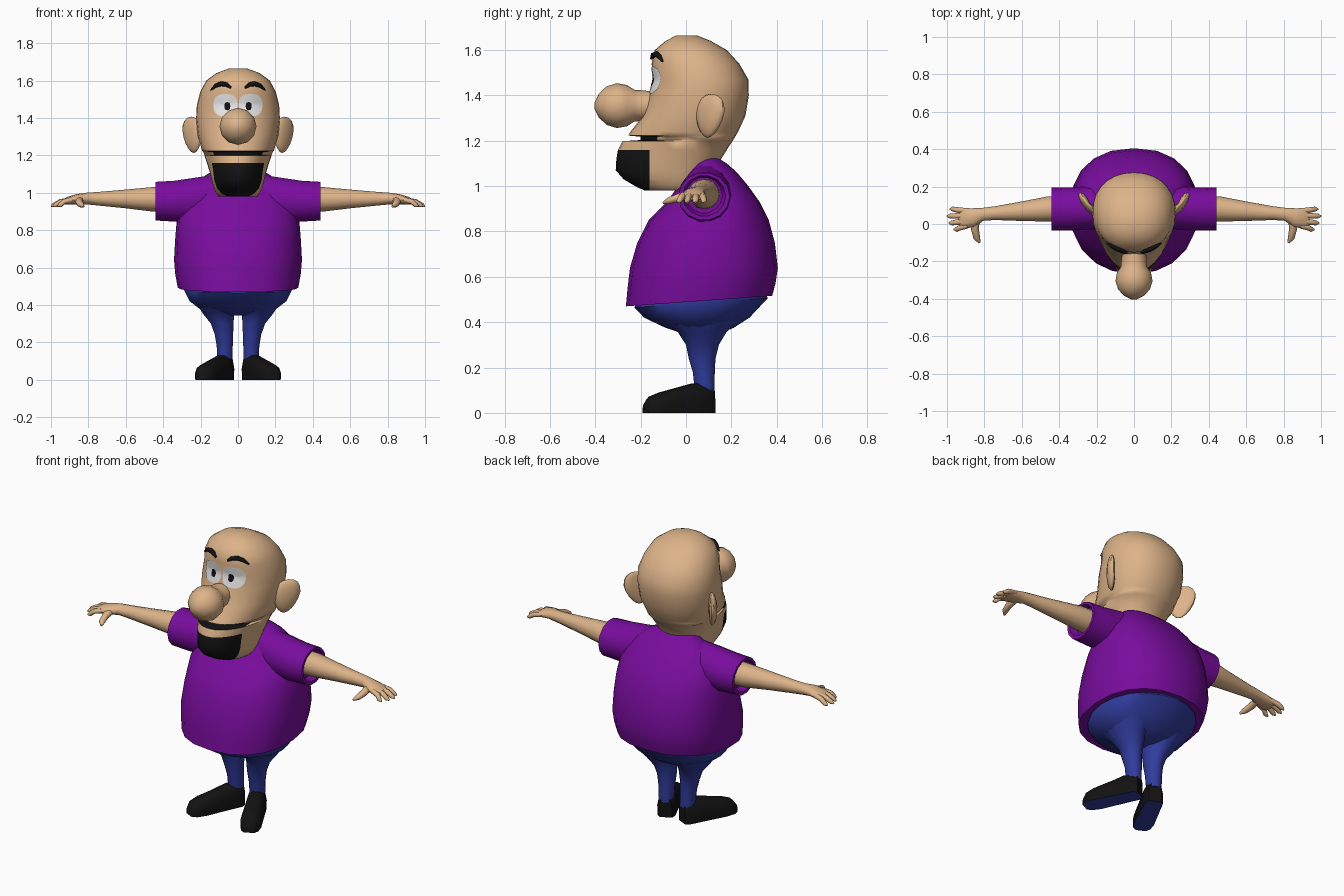
import bpy, bmesh, math
from mathutils import Vector
from mathutils.bvhtree import BVHTree


def material(name, rgb):
    m = bpy.data.materials.new(name)
    m.diffuse_color = (*rgb, 1)
    return m


SKIN = material("skin", (0.72, 0.45, 0.25))
PURPLE = material("purple cloth", (0.19, 0.004, 0.34))
BLUE = material("blue cloth", (0.03, 0.045, 0.34))
BLACK = material("black", (0.006, 0.006, 0.006))
WHITE = material("eye white", (0.85, 0.85, 0.85))


def finish(name, bm, mats, mirror=False, angle=50):
    bmesh.ops.recalc_face_normals(bm, faces=bm.faces)
    me = bpy.data.meshes.new(name)
    bm.to_mesh(me)
    bm.free()
    for m in mats:
        me.materials.append(m)
    ob = bpy.data.objects.new(name, me)
    bpy.context.collection.objects.link(ob)
    bpy.ops.object.select_all(action='DESELECT')
    ob.select_set(True)
    bpy.context.view_layer.objects.active = ob
    bpy.ops.object.shade_smooth_by_angle(angle=math.radians(angle))
    if mirror:
        ob.modifiers.new("mirror", 'MIRROR').use_mirror_merge = False
    return ob


def loft(rings):
    """Skin closed rings into a capped body."""
    bm = bmesh.new()
    vs = [[bm.verts.new(p) for p in r] for r in rings]
    n = len(rings[0])
    for a, b in zip(vs, vs[1:]):
        for i in range(n):
            j = (i + 1) % n
            bm.faces.new((a[i], a[j], b[j], b[i]))
    bm.faces.new(vs[0])
    bm.faces.new(vs[-1])
    return bm


def spow(v, p):
    return math.copysign(abs(v) ** (2 / p), v)


def ring_z(z, w, y0, y1, cx=0, tilt=0, p=2, taper=0, n=20):
    """Horizontal rounded ring; taper narrows the front."""
    mid, h, out = (y0 + y1) / 2, (y1 - y0) / 2, []
    for k in range(n):
        a = math.tau * k / n
        s, c = spow(math.sin(a), p), spow(math.cos(a), p)
        out.append(Vector((cx + w * s * (1 - taper * (1 - c) / 2), mid + h * c, z + tilt * c)))
    return out


def tube(points, n=12):
    """Body along a path of (x, y, z, side radius, up radius)."""
    ctr = [Vector(p[:3]) for p in points]
    rings = []
    for i, p in enumerate(points):
        t = (ctr[min(i + 1, len(ctr) - 1)] - ctr[max(i - 1, 0)]).normalized()
        side = t.cross(Vector((0, 0, 1))).normalized()
        up = side.cross(t)
        rings.append([ctr[i] + side * p[3] * math.cos(math.tau * k / n)
                      + up * p[4] * math.sin(math.tau * k / n) for k in range(n)])
    return loft(rings)


# head: z, half width, front y, back y, front taper
head_rings = [
    (0.98, 0.11, -0.18, 0.08, 0.15), (0.995, 0.125, -0.215, 0.10, 0.15),
    (1.03, 0.145, -0.275, 0.12, 0.2), (1.07, 0.16, -0.31, 0.135, 0.25),
    (1.12, 0.178, -0.307, 0.155, 0.3), (1.16, 0.192, -0.30, 0.18, 0.3),
    (1.198, 0.205, -0.28, 0.205, 0.28), (1.203, 0.203, -0.20, 0.208, 0.25),
    (1.218, 0.208, -0.20, 0.217, 0.22), (1.223, 0.213, -0.255, 0.22, 0.22),
    (1.24, 0.216, -0.245, 0.23, 0.18), (1.31, 0.225, -0.19, 0.262, 0.08),
    (1.40, 0.226, -0.163, 0.277, 0.02), (1.47, 0.22, -0.142, 0.275, 0),
    (1.54, 0.202, -0.152, 0.235, 0), (1.60, 0.17, -0.138, 0.18, 0),
    (1.64, 0.115, -0.09, 0.11, 0), (1.664, 0.05, -0.045, 0.05, 0)]
bm = loft([ring_z(z, w, a, b, taper=t, p=2.15, n=28) for z, w, a, b, t in head_rings])
low = [f for f in bm.faces if f.calc_center_median().z < 1.16]
geom = low + list({e for f in low for e in f.edges}) + list({v for f in low for v in f.verts})
bmesh.ops.bisect_plane(bm, geom=geom, plane_co=(0, -0.16, 0), plane_no=(0, 1, 0))
for f in bm.faces:
    c = f.calc_center_median()
    goatee = c.z < 1.16 and c.y < -0.16
    mouth = 1.197 < c.z < 1.224 and c.y < -0.11 and abs(c.x) < 0.155
    f.material_index = 1 if goatee or mouth else 0
bvh = BVHTree.FromBMesh(bm)
finish("head", bm, [SKIN, BLACK])


def face_y(x, z):
    return bvh.ray_cast(Vector((x, -2, z)), Vector((0, 1, 0)))[0].y


def face_patch(name, cx, cz, rx, rz, lift, mat, p=2, n=20):
    """Thin rounded patch hugging the face."""
    bm = bmesh.new()
    mid = bm.verts.new((cx, face_y(cx, cz) - lift, cz))
    prev = None
    for s in (0.33, 0.67, 1.0):
        row = []
        for k in range(n):
            a = math.tau * k / n
            x = cx + rx * s * spow(math.cos(a), p)
            z = cz + rz * s * spow(math.sin(a), p)
            row.append(bm.verts.new((x, face_y(x, z) - lift, z)))
        for k in range(n):
            j = (k + 1) % n
            bm.faces.new((row[k], row[j], prev[j], prev[k]) if prev else (row[k], row[j], mid))
        prev = row
    finish(name, bm, [mat], True)


face_patch("eye", 0.067, 1.468, 0.064, 0.06, 0.005, WHITE, 2.6)
face_patch("pupil", 0.057, 1.463, 0.016, 0.022, 0.009, BLACK, 2.6, 12)

# eyebrows
brow = [(0.038, 1.562, 0.006), (0.06, 1.578, 0.012), (0.09, 1.583, 0.013),
        (0.12, 1.572, 0.011), (0.146, 1.55, 0.004)]
finish("eyebrow", tube([(x, face_y(x, z) - 0.01, z, r, r) for x, z, r in brow], 8), [BLACK], True)

# nose with round bulb
nose = [(-0.12, 0.06), (-0.20, 0.068), (-0.228, 0.07), (-0.26, 0.091), (-0.305, 0.099),
        (-0.35, 0.085), (-0.385, 0.052), (-0.403, 0.015)]
finish("nose", tube([(0, y, 1.355, r, r) for y, r in nose], 12), [SKIN])

# ears, flared back and wider at the top
bm = bmesh.new()
bmesh.ops.create_uvsphere(bm, u_segments=14, v_segments=9, radius=1)
for v in bm.verts:
    u, t, z = v.co
    u = u * 0.075 * (1 + 0.25 * z) + 0.012 * z
    t *= 0.03
    if v.co.y < 0:
        t *= 0.35 + 0.65 * abs(v.co.x)
    v.co = (0.243 + 0.62 * u + 0.78 * t, 0.105 + 0.78 * u - 0.0 + 0.62 * t * -1, 1.31 + 0.097 * z)
finish("ear", bm, [SKIN], True)

# shirt body: z, half width, front y, back y, hem tilt
shirt = [(0.493, 0.322, -0.265, 0.38, 0.023), (0.56, 0.335, -0.258, 0.395, 0.012),
         (0.64, 0.342, -0.247, 0.405, 0), (0.75, 0.336, -0.215, 0.392, 0),
         (0.85, 0.328, -0.165, 0.365, 0), (0.93, 0.305, -0.085, 0.325, 0),
         (1.0, 0.265, -0.035, 0.275, 0), (1.06, 0.215, 0.0, 0.225, 0),
         (1.10, 0.165, 0.03, 0.18, 0), (1.13, 0.09, 0.07, 0.13, 0)]
finish("shirt", loft([ring_z(z, w, a, b, tilt=t, p=2.3) for z, w, a, b, t in shirt]), [PURPLE])

# sleeves with a recessed opening
sleeve = [(0.12, 0.09, 0.97, 0.10, 0.13), (0.24, 0.085, 0.96, 0.115, 0.122),
          (0.34, 0.08, 0.955, 0.115, 0.112), (0.44, 0.08, 0.955, 0.114, 0.106),
          (0.439, 0.08, 0.957, 0.095, 0.09), (0.40, 0.08, 0.96, 0.08, 0.08)]
bm = loft([[Vector((x, y + ry * math.cos(math.tau * k / 14), z + rz * math.sin(math.tau * k / 14)))
            for k in range(14)] for x, y, z, ry, rz in sleeve])
finish("sleeve", bm, [PURPLE], True)

# arms, palms, fingers and thumbs
arm = [(0.36, 0.08, 0.965, 0.07, 0.068), (0.46, 0.08, 0.965, 0.067, 0.065),
       (0.60, 0.068, 0.967, 0.052, 0.05), (0.74, 0.058, 0.968, 0.037, 0.037),
       (0.81, 0.052, 0.969, 0.034, 0.031), (0.86, 0.035, 0.966, 0.05, 0.027),
       (0.91, 0.03, 0.957, 0.056, 0.021), (0.935, 0.03, 0.95, 0.045, 0.012)]
finish("arm", tube(arm), [SKIN], True)
for i, (y, tx, ty) in enumerate([(0.07, 0.985, 0.08), (0.045, 1.0, 0.042),
                                 (0.015, 0.99, 0.005), (-0.01, 0.965, -0.03)]):
    path = [(0.89, y, 0.962, 0.014, 0.014), ((0.9 + tx) / 2, (y + ty) / 2, 0.952, 0.015, 0.014),
            (tx - 0.015, ty, 0.934, 0.013, 0.012), (tx, ty, 0.928, 0.004, 0.004)]
    finish(f"finger_{i + 1}", tube(path, 8), [SKIN], True)
thumb = [(0.845, 0.03, 0.965, 0.02, 0.02), (0.85, -0.03, 0.95, 0.021, 0.018),
         (0.84, -0.075, 0.936, 0.018, 0.015), (0.826, -0.1, 0.926, 0.006, 0.006)]
finish("thumb", tube(thumb, 8), [SKIN], True)

# trousers
hips = [(0.55, 0.28, -0.2, 0.34, 0.02), (0.485, 0.292, -0.228, 0.36, 0.02),
        (0.42, 0.258, -0.185, 0.28, 0), (0.375, 0.20, -0.09, 0.21, 0),
        (0.345, 0.10, 0.0, 0.14, 0)]
finish("hips", loft([ring_z(z, w, a, b, tilt=t) for z, w, a, b, t in hips]), [BLUE])
leg = [(0.41, 0.115, 0.11, -0.11, 0.23), (0.355, 0.105, 0.086, -0.035, 0.178),
       (0.30, 0.084, 0.062, 0.0, 0.145), (0.24, 0.075, 0.05, 0.012, 0.13),
       (0.18, 0.071, 0.044, 0.03, 0.127), (0.09, 0.07, 0.041, 0.04, 0.125)]
finish("leg", loft([ring_z(z, w, a, b, cx=c, n=14) for z, c, w, a, b in leg]), [BLUE], True)

# shoes, toes turned out: distance from heel, half width, height
axis, across = Vector((0.44, -0.9, 0)), Vector((0.9, 0.44, 0))
section = [(-0.95, 0), (0.95, 0), (1, 0.45), (0.8, 0.85), (0.35, 1), (-0.35, 1), (-0.8, 0.85), (-1, 0.45)]
rings = []
for d, w, h in [(-0.01, 0.036, 0.115), (0.015, 0.05, 0.13), (0.08, 0.052, 0.13), (0.16, 0.055, 0.11),
                (0.24, 0.058, 0.09), (0.29, 0.05, 0.072), (0.315, 0.03, 0.04)]:
    base = Vector((0.058, 0.105, 0)) + axis * d
    rings.append([base + across * w * a + Vector((0, 0, h * b)) for a, b in section])
bm = loft(rings)
for f in bm.faces:
    f.material_index = 1 if max(v.co.z for v in f.verts) < 0.001 else 0
finish("shoe", bm, [BLACK, BLUE], True)
